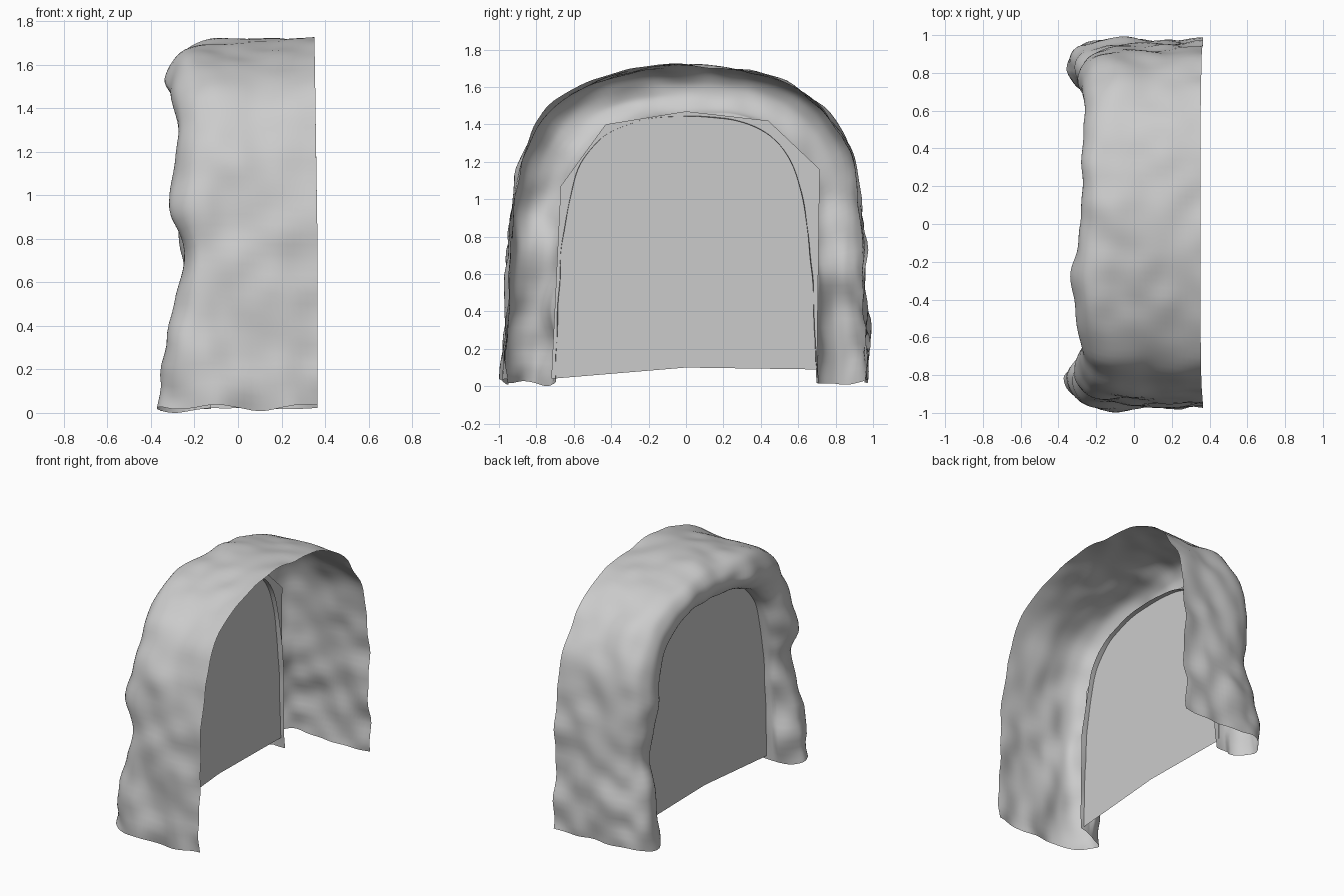
import bpy, bmesh, math
from mathutils import Vector, noise

if "Cube" in bpy.data.objects:
    bpy.data.objects.remove(bpy.data.objects["Cube"])

# Half arch outlines (y, z), foot to crown: outer shell and inner opening
OUTER = [(.965, .03), (.965, .25), (.955, .5), (.945, .75), (.925, 1.0), (.885, 1.22),
         (.785, 1.42), (.62, 1.58), (.42, 1.66), (.2, 1.7), (0, 1.71)]
INNER = [(.705, .02), (.69, .25), (.68, .5), (.665, .7), (.645, .87), (.612, 1.05),
         (.55, 1.21), (.435, 1.34), (.28, 1.41), (.14, 1.437), (0, 1.443)]
# Shell section (x, blend from outer to inner), open back edge to rolled front lip
SECTION = [(.365, 0), (.23, 0), (.1, 0), (-.03, 0), (-.135, .02), (-.215, .11), (-.265, .3),
           (-.28, .5), (-.27, .7), (-.235, .88), (-.175, .98), (-.11, 1.0)]
N_ALONG, N_ACROSS = 110, 54


def spline(pts, t):
    """Catmull-Rom sample of a point list, t in 0..1."""
    f = t * (len(pts) - 1)
    i = min(int(f), len(pts) - 2)
    u = f - i
    p = [Vector(pts[max(0, min(len(pts) - 1, i + k))]) for k in (-1, 0, 1, 2)]
    return 0.5 * (2 * p[1] + (p[2] - p[0]) * u + (2 * p[0] - 5 * p[1] + 4 * p[2] - p[3]) * u * u
                  + (3 * p[1] - p[0] - 3 * p[2] + p[3]) * u ** 3)


def full(half):
    return [(-y, z) for y, z in half] + [p for p in reversed(half[:-1])]


def make_object(name, bm):
    mesh = bpy.data.meshes.new(name)
    bm.to_mesh(mesh)
    bm.free()
    ob = bpy.data.objects.new(name, mesh)
    bpy.context.collection.objects.link(ob)
    return ob


# Rock shell: section swept along the arch
bm = bmesh.new()
outer, inner = full(OUTER), full(INNER)
grid = []
for i in range(N_ALONG + 1):
    a = spline(outer, i / N_ALONG)
    b = spline(inner, i / N_ALONG)
    row = []
    for j in range(N_ACROSS + 1):
        x, t = spline(SECTION, j / N_ACROSS)
        p = a.lerp(b, t)
        front = max(0, min(1, (.1 - x) / .35)) * (1 - max(0, t - .6) * 1.8)
        x -= .09 * front * max(0, 1 - p.y / .6)                     # flared feet
        x += .02 * front * math.exp(-((p.y - .7) / .15) ** 2)       # waist
        x -= .025 * front * math.exp(-((p.y - 1) / .15) ** 2)       # bulge above it
        if p.y > 1.3:                                               # brow, left of the crown
            x -= .05 * front * math.exp(-((p.x + .3) / .2) ** 2)
        x -= .015 * max(0, x / .365) * max(0, p.y - .8)             # back edge dips at the top
        row.append(bm.verts.new((x, p.x, p.y)))
    grid.append(row)
for i in range(N_ALONG):
    for j in range(N_ACROSS):
        bm.faces.new((grid[i][j], grid[i + 1][j], grid[i + 1][j + 1], grid[i][j + 1]))

# Rocky lumps pushed along the normals, rougher low down and calmer at the inner lip
bm.normal_update()
normals = [v.normal.copy() for v in bm.verts]
for k, v in enumerate(bm.verts):
    p, j = v.co.copy(), k % (N_ACROSS + 1)
    calm = .3 if j > N_ACROSS * .88 else 1
    rough = .018 + .02 * max(0, 1 - p.z / 1.2)
    lump = .03 * noise.noise(p * 2.6) + rough * noise.noise(p * 6 + Vector((7, 3, 1)))
    v.co += normals[k] * lump * calm
    v.co.z += .035 * noise.noise(p * 5 + Vector((5, 5, 5))) * max(0, 1 - p.z / .3)

# Stand the shell on the floor
low = min(v.co.z for v in bm.verts)
for v in bm.verts:
    v.co.z -= low * max(0, 1 - v.co.z / .5)
for f in bm.faces:
    f.smooth = True
make_object("rock_arch_shell", bm)

# Flat panel closing the opening just behind the lip
bm = bmesh.new()
PANEL = [(-.72, .04), (0, .1), (.7, .09), (.715, 1.16), (.44, 1.42), (0, 1.47),
         (-.43, 1.4), (-.67, 1.07)]
bm.faces.new([bm.verts.new((-.15, y, z)) for y, z in PANEL])
make_object("opening_panel", bm)
